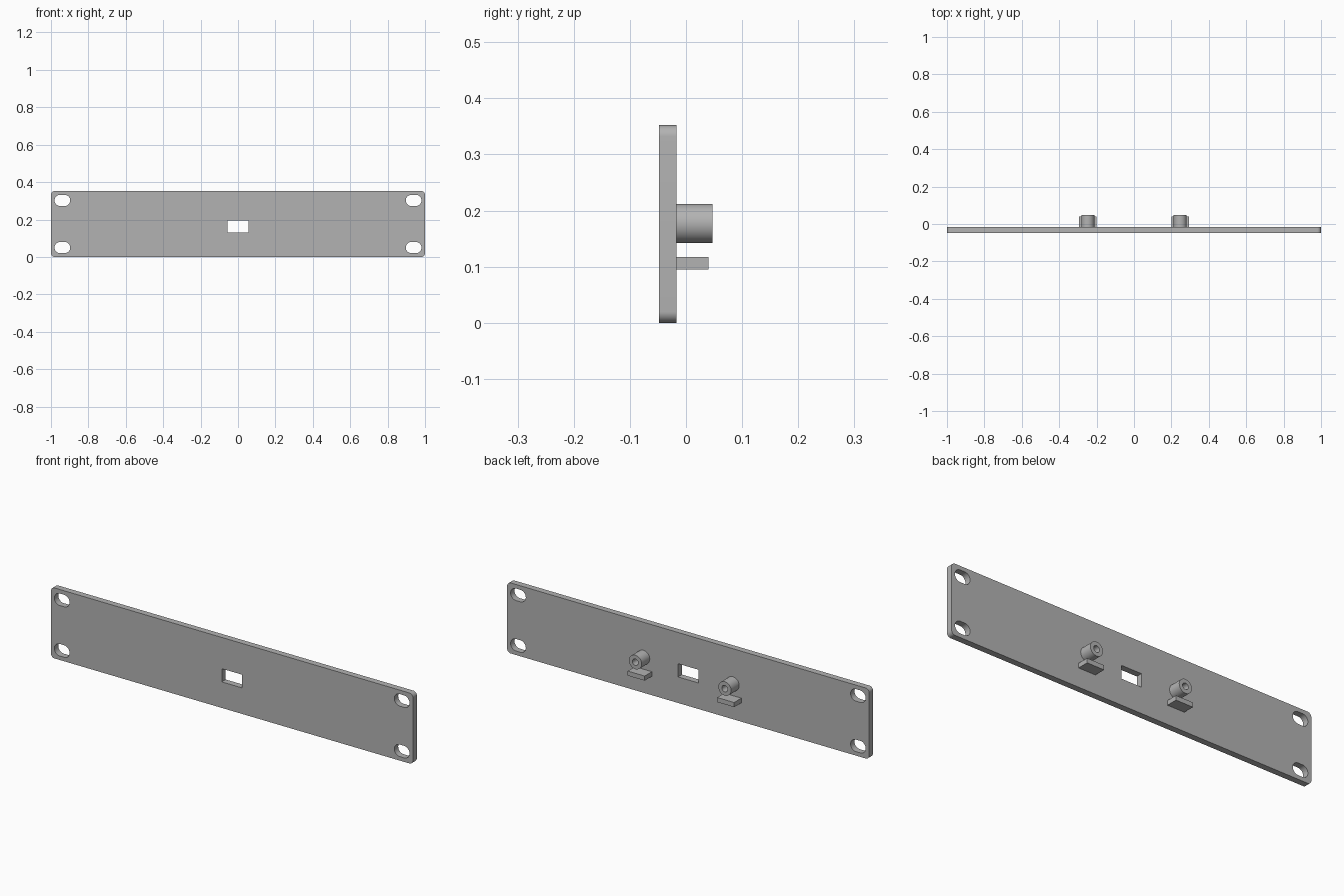
import bpy, bmesh
from math import sin, cos, pi

cube = bpy.data.objects.get("Cube")
if cube:
    bpy.data.objects.remove(cube, do_unlink=True)

grey = bpy.data.materials.new("plain grey")
grey.use_nodes = True
COLOUR = (0.45, 0.45, 0.45, 1)
grey.diffuse_color = COLOUR
grey.node_tree.nodes["Principled BSDF"].inputs["Base Color"].default_value = COLOUR


def rounded_rect(cx, cz, w, h, r=0.0, steps=10):
    """Outline of a rectangle with round corners; also gives slots and circles."""
    if r == 0:
        steps = 0
    pts = []
    for i, (sx, sz) in enumerate([(1, 1), (-1, 1), (-1, -1), (1, -1)]):
        for k in range(steps + 1):
            a = (i + k / max(steps, 1)) * pi / 2
            p = (cx + sx * (w / 2 - r) + r * cos(a), cz + sz * (h / 2 - r) + r * sin(a))
            if all(abs(p[0] - q[0]) + abs(p[1] - q[1]) > 1e-5 for q in pts):
                pts.append(p)
    return pts


def extruded(name, outlines, y0, y1):
    """Solid between y0 and y1; outlines inside the first one become holes."""
    curve = bpy.data.curves.new(name, "CURVE")
    curve.dimensions = "2D"
    curve.fill_mode = "BOTH"
    curve.extrude = (y1 - y0) / 2
    for pts in outlines:
        spline = curve.splines.new("POLY")
        spline.points.add(len(pts) - 1)
        for point, (x, z) in zip(spline.points, pts):
            point.co = (x, z, 0, 1)
        spline.use_cyclic_u = True
    ob = bpy.data.objects.new(name, curve)
    bpy.context.collection.objects.link(ob)
    ob.location.y = (y0 + y1) / 2
    ob.rotation_euler.x = pi / 2
    bpy.ops.object.select_all(action="DESELECT")
    ob.select_set(True)
    bpy.context.view_layer.objects.active = ob
    bpy.ops.object.convert(target="MESH")
    ob = bpy.context.object
    ob.name = name
    # Weld caps to walls
    bm = bmesh.new()
    bm.from_mesh(ob.data)
    bmesh.ops.remove_doubles(bm, verts=bm.verts, dist=1e-5)
    bmesh.ops.recalc_face_normals(bm, faces=bm.faces)
    bm.to_mesh(ob.data)
    bm.free()
    ob.data.materials.clear()
    ob.data.materials.append(grey)
    bpy.ops.object.shade_smooth_by_angle()
    return ob


FRONT, BACK = -0.048, -0.017
HEIGHT = 0.352

# Panel with four mounting slots and a central window
outlines = [rounded_rect(0, HEIGHT / 2, 2, HEIGHT, 0.02),
            rounded_rect(0, 0.163, 0.112, 0.066)]
for x in (-0.939, 0.939):
    for z in (0.05, 0.302):
        outlines.append(rounded_rect(x, z, 0.084, 0.06, 0.03))
extruded("panel", outlines, FRONT, BACK)

# Hollow screw bosses with a support ledge under each
for side, x in (("right", -0.247), ("left", 0.247)):
    extruded(side + "_boss",
             [rounded_rect(x, 0.177, 0.07, 0.07, 0.035),
              rounded_rect(x, 0.177, 0.032, 0.032, 0.016)], BACK, 0.047)
    extruded(side + "_ledge", [rounded_rect(x, 0.106, 0.094, 0.023)], BACK, 0.04)
